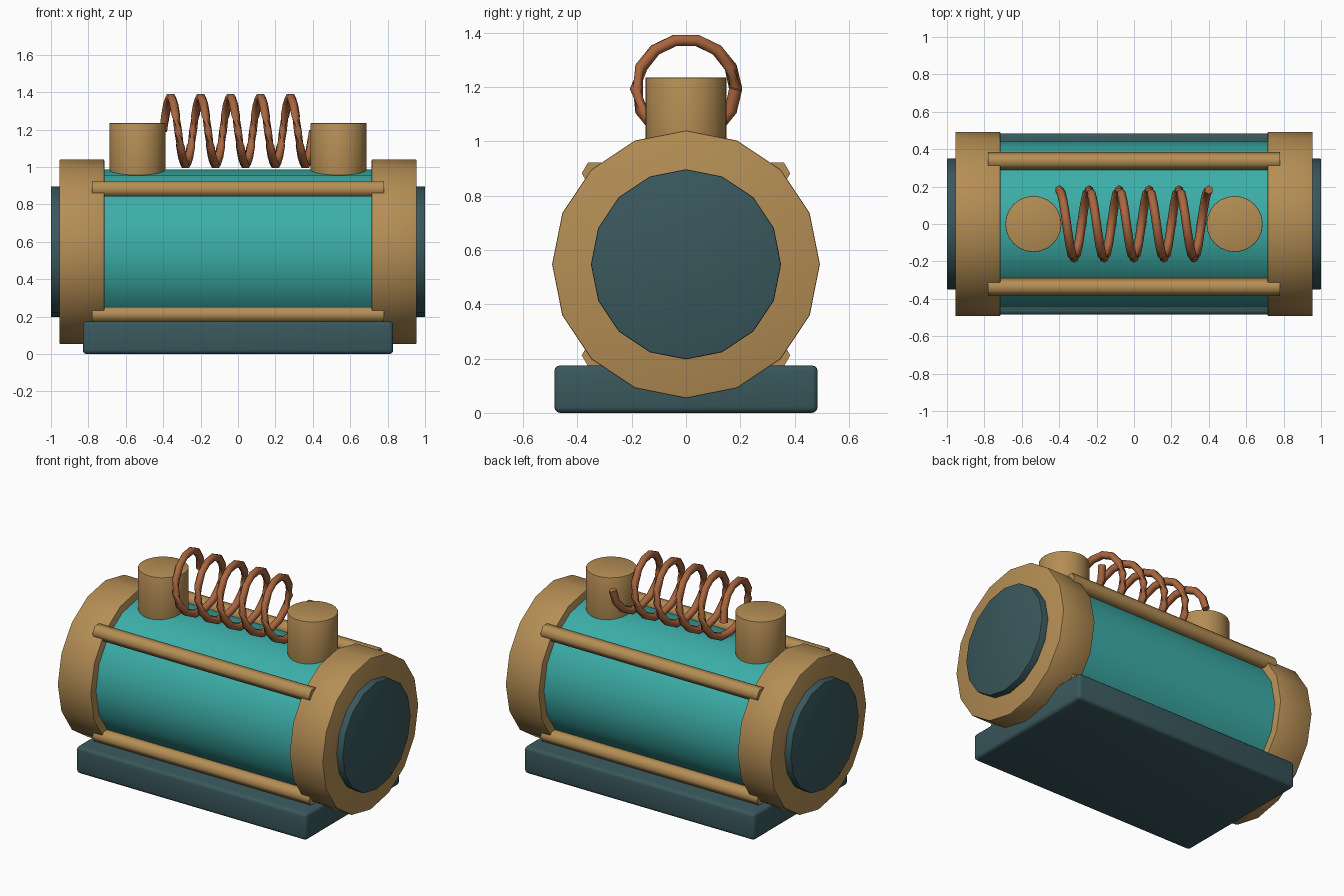
import bpy, math

if "Cube" in bpy.data.objects:
    bpy.data.objects.remove(bpy.data.objects["Cube"])

AXIS_Z = 0.547


def material(name, rgb):
    m = bpy.data.materials.new(name)
    m.diffuse_color = (*rgb, 1.0)
    m.use_nodes = True
    m.node_tree.nodes["Principled BSDF"].inputs["Base Color"].default_value = m.diffuse_color
    return m


TEAL = material("teal", (0.045, 0.42, 0.39))
BRASS = material("brass", (0.46, 0.27, 0.09))
SLATE = material("dark slate", (0.041, 0.097, 0.109))
COPPER = material("copper", (0.40, 0.133, 0.050))


def finish(name, mat, bevel=0.0, segments=2):
    ob = bpy.context.object
    ob.name = name
    ob.data.materials.append(mat)
    bpy.ops.object.transform_apply(location=False, rotation=True, scale=True)
    if bevel:
        mod = ob.modifiers.new("bevel", "BEVEL")
        mod.width, mod.segments = bevel, segments
        mod.limit_method = "ANGLE"
        mod.angle_limit = math.radians(40)
        bpy.ops.object.modifier_apply(modifier=mod.name)
    bpy.ops.object.shade_smooth_by_angle(angle=math.radians(35))
    return ob


def drum(name, mat, x0, x1, r, sides=16, bevel=0.0):
    """Cylinder lying along x on the main axis."""
    bpy.ops.mesh.primitive_cylinder_add(
        vertices=sides, radius=r, depth=abs(x1 - x0),
        location=((x0 + x1) / 2, 0, AXIS_Z), rotation=(0, math.pi / 2, 0))
    return finish(name, mat, bevel)


def wire(name, mat, points, r):
    """Six-sided tube along a list of points."""
    cu = bpy.data.curves.new(name, "CURVE")
    cu.dimensions = "3D"
    cu.twist_mode = "Z_UP"
    cu.bevel_depth, cu.bevel_resolution = r, 1
    cu.use_fill_caps = True
    sp = cu.splines.new("POLY")
    sp.points.add(len(points) - 1)
    for p, co in zip(sp.points, points):
        p.co = (*co, 1.0)
    cu.materials.append(mat)
    ob = bpy.data.objects.new(name, cu)
    bpy.context.collection.objects.link(ob)
    return ob


# base block
bpy.ops.mesh.primitive_cube_add(size=1, location=(0, 0, 0.0875))
bpy.context.object.scale = (1.66, 0.97, 0.175)
finish("base", SLATE, 0.022, 3)

# main tank
drum("tank_body", TEAL, -0.76, 0.76, 0.44)

for side, s in (("left", -1), ("right", 1)):
    # collar and end plate
    drum(side + "_collar", BRASS, s * 0.715, s * 0.955, 0.493, bevel=0.005)
    drum(side + "_end_plate", SLATE, s * 0.9, s * 1.0, 0.35, bevel=0.005)
    # terminal post
    bpy.ops.mesh.primitive_cylinder_add(
        vertices=24, radius=0.15, depth=0.345, location=(s * 0.538, 0, 1.0625))
    finish(side + "_post", BRASS, 0.004)

# four tie rods
for ny, sy in (("front", -1), ("back", 1)):
    for nz, sz in (("lower", -1), ("upper", 1)):
        y, z = sy * 0.337, AXIS_Z + sz * 0.335
        wire(f"{ny}_{nz}_rod", BRASS, [(-0.78, y, z), (0.78, y, z)], 0.047)

# coil between the posts
TURNS, STEPS = 5, 14
coil = []
for i in range(TURNS * STEPS + 1):
    a = 2 * math.pi * i / STEPS
    coil.append((-0.4 + 0.8 * i / (TURNS * STEPS),
                 0.183 * math.cos(a), 1.193 + 0.183 * math.sin(a)))
wire("coil", COPPER, coil, 0.024)
